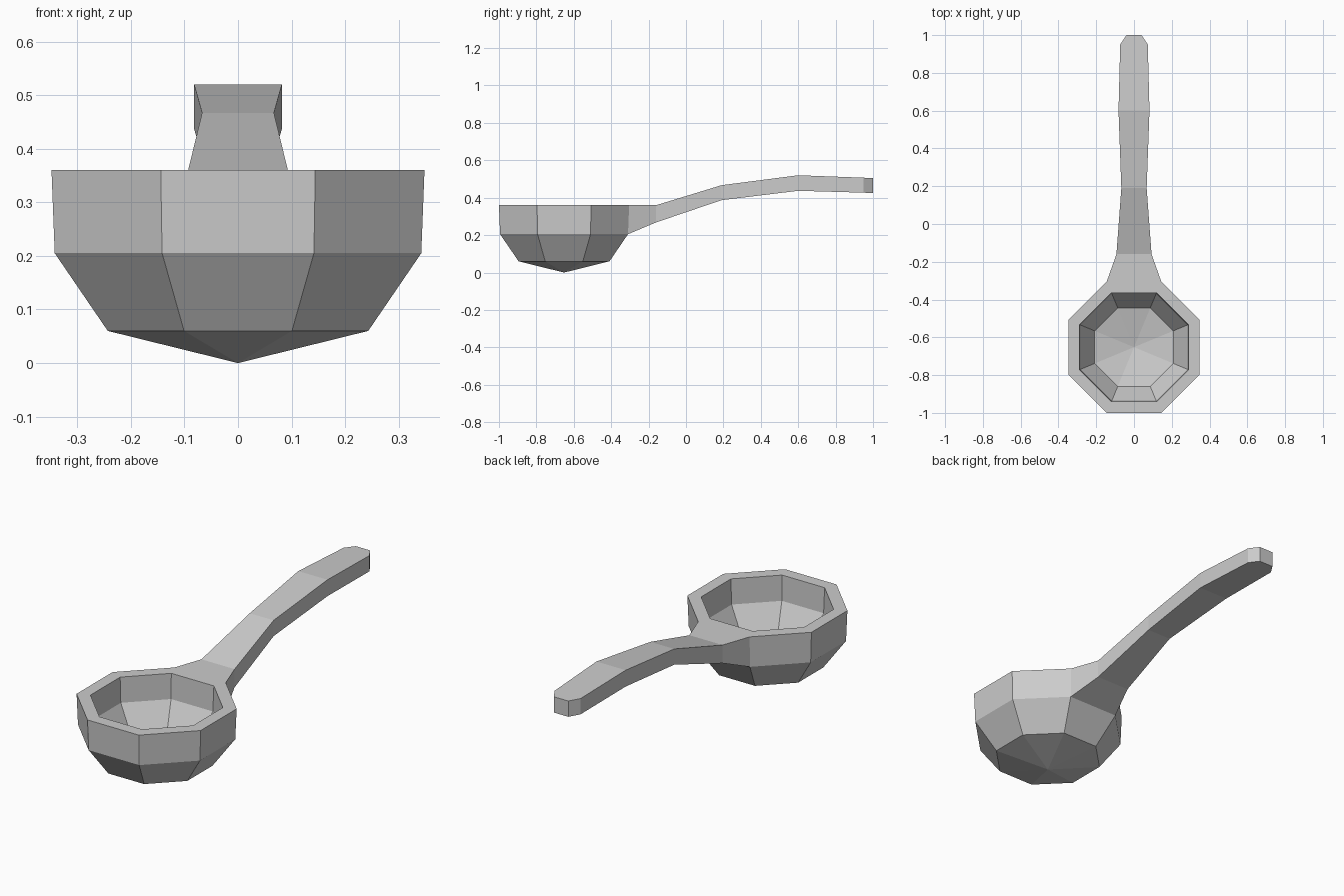
import bpy, bmesh
from math import cos, sin, pi

cube = bpy.data.objects.get("Cube")
if cube:
    bpy.data.objects.remove(cube, do_unlink=True)

SIDES = 8
CENTRE_Y = -0.652

grey = bpy.data.materials.new("plain grey")
grey.use_nodes = True
colour = (0.6, 0.6, 0.6, 1)
grey.diffuse_color = colour
grey.node_tree.nodes["Principled BSDF"].inputs["Base Color"].default_value = colour

bm = bmesh.new()


def octagon(apothem, z):
    """Ring of vertices with flat sides facing front, back, left and right."""
    r = apothem / cos(pi / SIDES)
    return [bm.verts.new((r * cos((i + 0.5) * pi / 4),
                          CENTRE_Y + r * sin((i + 0.5) * pi / 4), z))
            for i in range(SIDES)]


def bridge(a, b, skip=None):
    n = len(a)
    for i in range(n):
        if i != skip:
            j = (i + 1) % n
            bm.faces.new((a[i], a[j], b[j], b[i]))


def fan(ring, z):
    tip = bm.verts.new((0, CENTRE_Y, z))
    for i in range(SIDES):
        bm.faces.new((ring[i], ring[(i + 1) % SIDES], tip))


# Bowl: outer shell, rim and hollow, as (apothem, height) from bottom to inside
profile = [(0.243, 0.06), (0.342, 0.205), (0.348, 0.36),
           (0.288, 0.36), (0.283, 0.232), (0.208, 0.11)]
rings = [octagon(*p) for p in profile]
for k in range(len(rings) - 1):
    # the back wall panel is left open for the handle
    bridge(rings[k], rings[k + 1], skip=1 if k == 1 else None)
fan(rings[0], 0)
fan(rings[-1], 0.06)

# Handle: sections of (y, half width, bottom, top) grown from the open panel
lower, rim = rings[1], rings[2]
section = [rim[1], rim[2], lower[2], lower[1]]
for y, w, bottom, top in [(-0.16, 0.093, 0.268, 0.36),
                          (0.19, 0.067, 0.387, 0.467),
                          (0.60, 0.082, 0.437, 0.52),
                          (0.95, 0.073, 0.427, 0.507),
                          (1.00, 0.040, 0.425, 0.505)]:
    new = [bm.verts.new((x, y, z)) for x, z in
           ((w, top), (-w, top), (-w, bottom), (w, bottom))]
    bridge(section, new)
    section = new
bm.faces.new(section)

bmesh.ops.recalc_face_normals(bm, faces=bm.faces)
mesh = bpy.data.meshes.new("ladle")
bm.to_mesh(mesh)
bm.free()
mesh.materials.append(grey)
ladle = bpy.data.objects.new("ladle", mesh)
bpy.context.collection.objects.link(ladle)
